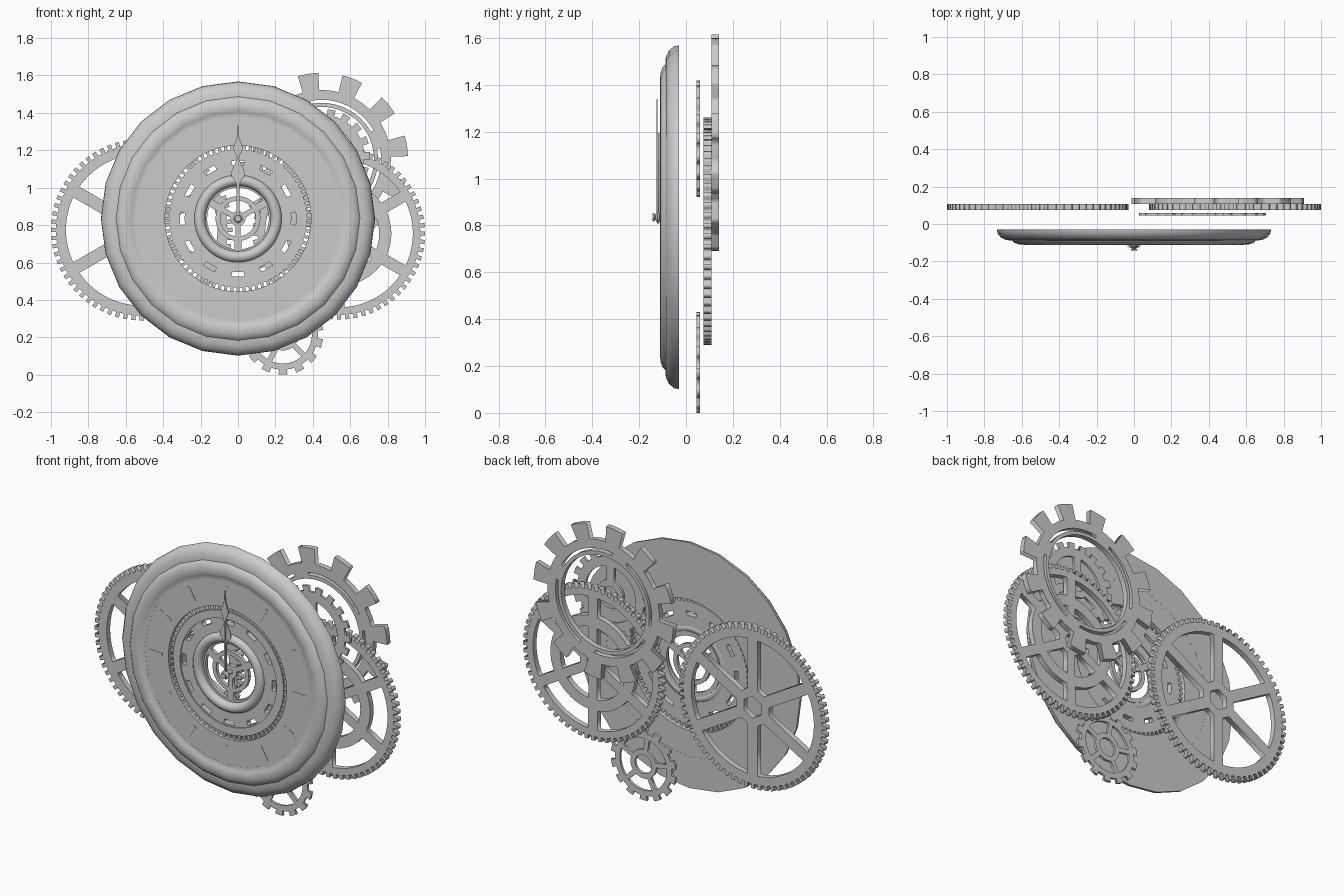
import bpy, bmesh, math
from math import sin, cos, pi, asin, radians

cube = bpy.data.objects.get("Cube")
if cube:
    bpy.data.objects.remove(cube, do_unlink=True)

grey = bpy.data.materials.new("plain grey")
grey.use_nodes = True
colour = (0.6, 0.6, 0.6, 1)
grey.diffuse_color = colour
grey.node_tree.nodes["Principled BSDF"].inputs["Base Color"].default_value = colour


def add_object(name, mesh, location=(0, 0, 0)):
    obj = bpy.data.objects.new(name, mesh)
    bpy.context.collection.objects.link(obj)
    obj.location = location
    mesh.materials.clear()
    mesh.materials.append(grey)
    return obj


def smooth(obj, angle=35):
    bpy.ops.object.select_all(action='DESELECT')
    obj.select_set(True)
    bpy.context.view_layer.objects.active = obj
    bpy.ops.object.shade_smooth_by_angle(angle=radians(angle))


# Flat outlines, given in the plane of the clock face
def polar(r, a):
    return (r * cos(a), r * sin(a))


def circle(r, n=64, turn=0):
    return [polar(r, turn + 2 * pi * i / n) for i in range(n)]


def arc(r, a, b, steps):
    return [polar(r, a + (b - a) * i / steps) for i in range(steps + 1)]


def toothed(n, root, tip, duty=0.5, turn=0, steps=1):
    pts = []
    pitch = 2 * pi / n
    for i in range(n):
        a = turn + i * pitch
        half = pitch * duty / 2
        pts += arc(tip, a - half, a + half, steps)
        pts += arc(root, a + half, a + pitch - half, steps)
    return pts


def windows(n, inner, outer, half_width, turn=0, inner_steps=8):
    """Openings between n straight-sided spokes."""
    loops = []
    for i in range(n):
        a, b = turn + 2 * pi * i / n, turn + 2 * pi * (i + 1) / n
        o, k = asin(half_width / outer), asin(half_width / inner)
        loops.append(arc(outer, a + o, b - o, 12) + arc(inner, b - k, a + k, inner_steps))
    return loops


def plate(name, loops, front, back, x=0, z=0):
    """Extrude outlines with holes between two depths."""
    curve = bpy.data.curves.new(name, 'CURVE')
    curve.dimensions = '2D'
    curve.fill_mode = 'BOTH'
    curve.extrude = (back - front) / 2
    for loop in loops:
        spline = curve.splines.new('POLY')
        spline.points.add(len(loop) - 1)
        for point, (u, v) in zip(spline.points, loop):
            point.co = (u, v, 0, 1)
        spline.use_cyclic_u = True
    helper = bpy.data.objects.new(name + " outline", curve)
    bpy.context.collection.objects.link(helper)
    bpy.context.view_layer.update()
    mesh = bpy.data.meshes.new_from_object(
        helper.evaluated_get(bpy.context.evaluated_depsgraph_get()))
    bpy.data.objects.remove(helper, do_unlink=True)
    obj = add_object(name, mesh, (x, (front + back) / 2, z))
    obj.rotation_euler.x = pi / 2
    return obj


def lathe(name, profile, steps, closed=True):
    """Spin (radius, depth) points around the clock axis."""
    bm = bmesh.new()
    verts = [bm.verts.new((0, y, r)) for r, y in profile]
    edges = [bm.edges.new(p) for p in zip(verts, verts[1:])]
    if closed:
        edges.append(bm.edges.new((verts[-1], verts[0])))
    bmesh.ops.spin(bm, geom=verts + edges, cent=(0, 0, 0), axis=(0, 1, 0),
                   angle=2 * pi, steps=steps)
    bmesh.ops.remove_doubles(bm, verts=bm.verts, dist=0.0001)
    bmesh.ops.recalc_face_normals(bm, faces=bm.faces)
    mesh = bpy.data.meshes.new(name)
    bm.to_mesh(mesh)
    bm.free()
    obj = add_object(name, mesh, (0, 0, AXIS))
    smooth(obj)
    return obj


AXIS = 0.835

# Stepped case rim and dial face
lathe("case_rim", [(.545, -.03), (.733, -.03), (.73, -.05), (.712, -.072), (.685, -.086),
                   (.652, -.088), (.642, -.099), (.62, -.108), (.59, -.111),
                   (.572, -.104), (.56, -.1), (.545, -.1)], 24)
plate("dial_face", [circle(.56, 96), circle(.39, 96)], -.0995, -.0305, z=AXIS)

# Hour marks
marks = []
for i in range(12):
    a = i * pi / 6
    marks.append([(r * cos(a) - w * sin(a), r * sin(a) + w * cos(a))
                  for r, w in ((.43, -.008), (.52, -.008), (.52, .008), (.43, .008))])
plate("hour_marks", marks, -.1015, -.099, z=AXIS)

# Open centre of the dial
plate("centre_gear", [toothed(72, .368, .392)]
      + windows(12, .285, .31, .045, pi / 12) + [circle(.22)], -.085, -.05, z=AXIS)
plate("centre_step", [circle(.365, 72), circle(.318, 72)], -.092, -.08, z=AXIS)
bpy.ops.mesh.primitive_torus_add(major_radius=.205, minor_radius=.03, major_segments=48,
                                 minor_segments=12, location=(0, -.08, AXIS),
                                 rotation=(pi / 2, 0, 0))
ring = bpy.context.object
ring.name = "centre_ring"
ring.data.materials.append(grey)
smooth(ring, 60)
plate("centre_wheel", [circle(.19)] + windows(3, .12, .165, .02, pi / 6)
      + windows(3, .04, .095, .014, pi / 6), -.07, -.05, z=AXIS)

# Hands, both pointing up
def hand(name, half_outline, front):
    right = [(w, h) for w, h in half_outline]
    left = [(-w, h) for w, h in reversed(half_outline)]
    plate(name, [right + left], front, front + .005, z=AXIS)


hand("minute_hand", [(.006, -.015), (.005, .32), (.012, .345), (.026, .375),
                     (.014, .41), (.005, .44), (.001, .505)], -.126)
hand("hour_hand", [(.008, -.015), (.007, .17), (.014, .2), (.034, .225), (.036, .25),
                   (.022, .28), (.008, .31), (.001, .36)], -.119)
lathe("hand_hub", [(0, -.142), (.016, -.142), (.018, -.136), (.01, -.13), (.026, -.122),
                   (.026, -.116), (.012, -.11), (.012, -.05), (0, -.05)], 20, closed=False)

# Large wheels behind the case
plate("left_wheel", [toothed(68, .458, .485)]
      + windows(6, .11, .405, .033, pi / 6, 1) + [circle(.065, 6, pi / 6)],
      .075, .108, -.515, .775)
plate("right_wheel", [toothed(64, .435, .46)]
      + windows(6, .28, .395, .03, pi / 6) + windows(6, .085, .215, .027, pi / 6, 2)
      + [circle(.04, 24)], .075, .108, .54, .755)

# Coarse gear at the back
plate("coarse_gear", [toothed(12, .37, .462, .46, radians(9), 4), circle(.28)]
      + windows(4, .302, .318, .05, radians(20)), .108, .14, .447, 1.152)

# Small thin gears
plate("upper_small_gear", [toothed(18, .218, .25, .5, 0, 2)]
      + windows(3, .085, .165, .025, pi / 2) + [circle(.045, 32)], .045, .06, .457, 1.17)
plate("lower_small_gear", [toothed(14, .188, .215, .5, -pi / 2, 2)]
      + windows(5, .085, .155, .014, -pi / 4) + [circle(.055, 32)], .045, .06, .24, .215)
